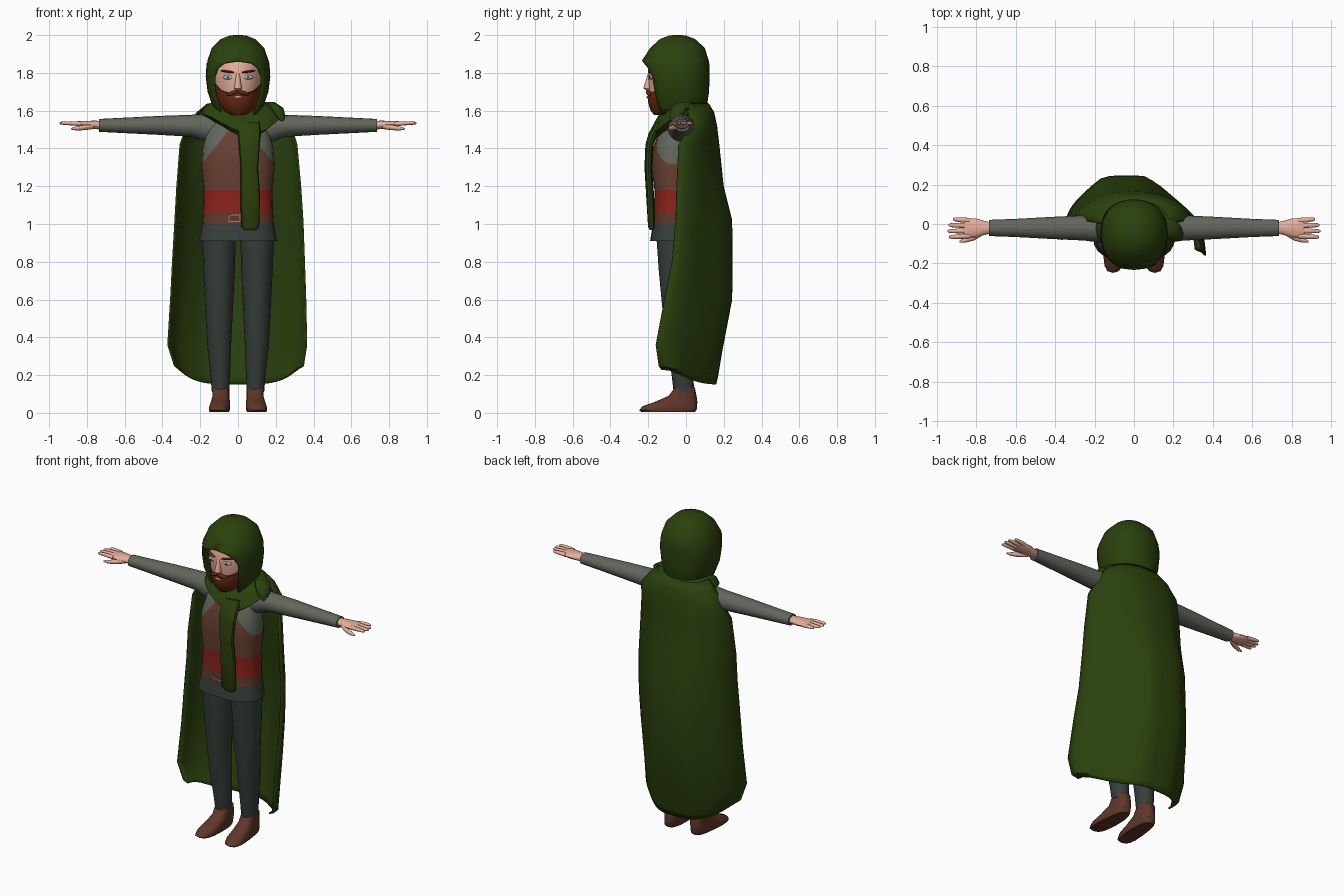
import bpy, bmesh, math
from mathutils import Vector, Matrix


def material(name, r, g, b):
    m = bpy.data.materials.new(name)
    m.diffuse_color = (r, g, b, 1)
    return m


GREEN = material("cloak green", .024, .052, .004)
GREY = material("sleeve grey", .122, .133, .108)
SLATE = material("trouser slate", .038, .048, .042)
VEST = material("vest brown", .135, .050, .030)
RED = material("sash red", .26, .017, .011)
LEATHER = material("leather brown", .115, .037, .022)
HAIR = material("beard auburn", .135, .022, .006)
SKIN = material("skin", .82, .43, .33)
EYE = material("eye pale blue", .38, .46, .48)
METAL = material("buckle metal", .25, .25, .23)


def power(v, p):
    return math.copysign(abs(v) ** p, v)


def grid_mesh(name, rings, mat, closed=True, caps=True, thick=0):
    """Skin a list of equal-length point rings."""
    bm = bmesh.new()
    vs = [[bm.verts.new(p) for p in ring] for ring in rings]
    n = len(rings[0])
    for a, b in zip(vs, vs[1:]):
        for i in range(n if closed else n - 1):
            j = (i + 1) % n
            bm.faces.new((a[i], a[j], b[j], b[i]))
    if caps:
        bm.faces.new(vs[0])
        bm.faces.new(vs[-1])
    bmesh.ops.remove_doubles(bm, verts=bm.verts, dist=.0008)
    bmesh.ops.recalc_face_normals(bm, faces=bm.faces)
    me = bpy.data.meshes.new(name)
    bm.to_mesh(me)
    bm.free()
    ob = bpy.data.objects.new(name, me)
    bpy.context.collection.objects.link(ob)
    me.materials.append(mat)
    if thick:
        mod = ob.modifiers.new("thickness", 'SOLIDIFY')
        mod.thickness, mod.offset = thick, 0
    return ob


def loft(name, rows, mat, n=16, p=1.0, axis='z', side=1, lift=None):
    """Rows are (position, centre1, centre2, radius1, radius2) along an axis."""
    rings = []
    for k, (s, c1, c2, r1, r2) in enumerate(rows):
        ring = []
        for i in range(n):
            a = 2 * math.pi * i / n
            u = c1 + r1 * power(math.cos(a), p)
            v = c2 + r2 * power(math.sin(a), p)
            up = lift[k](math.cos(a), math.sin(a)) if lift else 0
            ring.append((side * u, v, s + up) if axis == 'z' else (side * s, u, v))
        rings.append(ring)
    return grid_mesh(name, rings, mat)


def blob(name, loc, size, mat, tilt=0, turn=0):
    """Small flattened ball for facial details."""
    bm = bmesh.new()
    m = (Matrix.Translation(loc) @ Matrix.Rotation(turn, 4, 'Z')
         @ Matrix.Rotation(tilt, 4, 'Y') @ Matrix.Diagonal((*size, 1)))
    bmesh.ops.create_uvsphere(bm, u_segments=12, v_segments=8, radius=1, matrix=m)
    me = bpy.data.meshes.new(name)
    bm.to_mesh(me)
    bm.free()
    me.materials.append(mat)
    bpy.context.collection.objects.link(bpy.data.objects.new(name, me))


# Torso: tunic skirt, belt, sash and vest with grey shoulders
torso = loft("torso", [
    (.91, 0, -.065, .207, .125), (1.0, 0, -.06, .19, .115), (1.06, 0, -.059, .186, .111),
    (1.18, 0, -.058, .182, .109), (1.3, 0, -.06, .194, .124), (1.4, 0, -.055, .188, .12),
    (1.5, 0, -.04, .165, .1), (1.58, 0, -.03, .11, .07), (1.62, 0, -.03, .08, .06)],
    SLATE, n=24, p=.8)
for m in (LEATHER, RED, VEST, GREY):
    torso.data.materials.append(m)
seam, normal = Vector((.185, 0, 1.325)), Vector((.145, 0, .115))
bm = bmesh.new()
bm.from_mesh(torso.data)
for s in (1, -1):
    bmesh.ops.bisect_plane(bm, geom=bm.verts[:] + bm.edges[:] + bm.faces[:],
                           plane_co=(s * seam.x, 0, seam.z), plane_no=(s * normal.x, 0, normal.z))
for f in bm.faces:
    c = f.calc_center_median()
    shoulder = (Vector((abs(c.x), 0, c.z)) - seam).dot(normal) > 0
    f.material_index = (0 if c.z < 1 else 1 if c.z < 1.06 else 2 if c.z < 1.18
                        else 4 if shoulder else 3)
bm.to_mesh(torso.data)
bm.free()

# Belt buckle: metal frame around a leather centre
for nm, hx, hz, y, mat in (("buckle_frame", .031, .02, -.177, METAL),
                           ("buckle_centre", .026, .015, -.179, LEATHER)):
    grid_mesh(nm, [[(-.018 + sx * hx, yy, 1.03 + sz * hz)
                    for sx, sz in ((-1, -1), (1, -1), (1, 1), (-1, 1))]
                   for yy in (y, y + .008)], mat)

# Limbs
for s, tag in ((1, "left"), (-1, "right")):
    loft(tag + "_leg", [
        (.115, .092, -.012, .047, .054), (.2, .094, -.018, .052, .058),
        (.37, .1, -.032, .064, .07), (.55, .1, -.045, .073, .08),
        (.75, .1, -.052, .083, .092), (.95, .102, -.058, .09, .1)], SLATE, side=s)
    shoe = loft(tag + "_shoe", [
        (.005, .093, -.095, .046, .142), (.014, .093, -.096, .05, .152),
        (.035, .092, -.086, .05, .145), (.06, .091, -.05, .048, .11),
        (.09, .09, -.018, .045, .074), (.135, .092, -.006, .046, .053)],
        LEATHER, side=s, p=.75)
    for v in shoe.data.vertices:  # toes point outwards and widen
        d = max(0, -v.co.y - .04)
        v.co.x = s * (.09 + (abs(v.co.x) - .09) * (1 + d) + .06 * d)
    loft(tag + "_sleeve", [
        (.1, -.03, 1.5, .07, .08), (.17, -.025, 1.508, .07, .075),
        (.25, -.02, 1.52, .064, .058), (.42, -.02, 1.522, .056, .05),
        (.6, -.02, 1.522, .046, .041), (.735, -.02, 1.522, .041, .034)],
        GREY, axis='x', side=s)
    loft(tag + "_palm", [
        (.725, -.02, 1.523, .028, .023), (.76, -.02, 1.525, .036, .022),
        (.80, -.02, 1.526, .048, .02), (.845, -.02, 1.53, .05, .015),
        (.862, -.02, 1.531, .045, .010)], SKIN, n=16, axis='x', side=s)
    for k, tip in enumerate((.918, .94, .945, .938)):
        y = .018 - .026 * k
        loft(f"{tag}_finger_{k + 1}", [
            (.835, y, 1.53, .013, .012), (.88, y + .003 - .002 * k, 1.533, .0125, .011),
            (tip - .01, y + .006 - .004 * k, 1.534, .010, .008),
            (tip, y + .006 - .004 * k, 1.533, .005, .004)], SKIN, n=12, axis='x', side=s)
    loft(tag + "_thumb", [
        (.765, -.04, 1.518, .016, .015), (.81, -.067, 1.511, .016, .014),
        (.855, -.083, 1.506, .012, .011), (.885, -.088, 1.504, .005, .004)],
        SKIN, n=12, axis='x', side=s)
    # Eyes and brows
    blob(tag + "_eye", (s * .054, -.186, 1.777), (.029, .007, .012), EYE, turn=s * .25)
    blob(tag + "_iris", (s * .052, -.191, 1.777), (.007, .004, .007), SLATE)
    blob(tag + "_brow", (s * .056, -.188, 1.807), (.038, .009, .006), HAIR,
         tilt=-s * .12, turn=s * .28)
    blob(tag + "_moustache", (s * .026, -.198, 1.694), (.036, .013, .011), HAIR,
         tilt=s * .3, turn=s * .2)

# Head, nose, beard and mouth
loft("head", [
    (1.5, 0, -.03, .06, .06), (1.6, 0, -.045, .07, .09), (1.64, 0, -.055, .1, .125),
    (1.70, 0, -.058, .118, .137), (1.775, 0, -.06, .125, .14), (1.84, 0, -.06, .12, .14),
    (1.9, 0, -.06, .09, .1)], SKIN, n=24)
loft("nose", [(1.705, 0, -.19, .012, .018), (1.718, 0, -.195, .021, .03),
              (1.735, 0, -.195, .018, .027), (1.76, 0, -.193, .014, .02),
              (1.79, 0, -.19, .011, .014), (1.81, 0, -.19, .009, .006)], SKIN, n=16)
loft("beard", [
    (1.578, 0, -.12, .04, .05), (1.60, 0, -.095, .078, .092), (1.64, 0, -.065, .106, .135),
    (1.675, 0, -.062, .117, .142), (1.69, 0, -.06, .122, .139)], HAIR, n=24,
    lift=[lambda c, s: 0] * 4 + [lambda c, s: .06 * c ** 4])
blob("mouth", (0, -.204, 1.672), (.024, .005, .006), SKIN)

# Hood: shell whose front gap widens below the brow (z, cy, rx, front ry, back ry, gap)
rings = []
for z, cy, rx, rf, rb, gap in (
        (1.575, -.03, .105, .125, .12, .85), (1.62, -.04, .128, .15, .145, .85),
        (1.70, -.045, .156, .172, .162, .85), (1.78, -.045, .166, .182, .165, .8),
        (1.825, -.045, .164, .188, .165, .65), (1.85, -.045, .161, .188, .163, .42),
        (1.862, -.045, .158, .184, .161, 0), (1.93, -.045, .134, .14, .14, 0),
        (1.975, -.045, .088, .09, .09, 0), (1.994, -.045, .04, .04, .04, 0),
        (1.995, -.045, 0, 0, 0, 0)):
    ring = []
    for i in range(25):
        a = gap + (2 * math.pi - 2 * gap) * i / 24
        c = power(math.cos(a), .9)
        ring.append((rx * power(math.sin(a), .9), cy - (rf if c > 0 else rb) * c, z))
    rings.append(ring)
grid_mesh("hood", rings, GREEN, closed=False, caps=False, thick=.01)

# Cowl draped round the neck, dipping at the front
dip = lambda d: (lambda c, s: -d * max(0, .25 * c - .97 * s) ** 2.5)
loft("cowl", [
    (1.55, .015, -.02, .17, .14), (1.58, .018, -.02, .212, .163), (1.615, .018, -.015, .2, .15),
    (1.64, .015, -.01, .165, .125), (1.645, .01, -.015, .13, .11), (1.60, 0, -.03, .1, .1)],
    GREEN, n=24, lift=[dip(.09), dip(.10), dip(.09), dip(.07), dip(.055), dip(.03)])
loft("cowl_knot", [(1.535, .238, -.06, .010, .018), (1.575, .215, -.05, .035, .04),
                   (1.615, .195, -.03, .045, .05), (1.645, .165, -.01, .03, .04)], GREEN, n=10)

# Scarf end hanging down the chest
loft("scarf_end", [
    (.968, .065, -.178, .032, .014), (.985, .064, -.182, .048, .019),
    (1.15, .065, -.19, .052, .021), (1.3, .06, -.2, .046, .02),
    (1.42, .06, -.193, .056, .022), (1.48, .06, -.172, .062, .026),
    (1.54, .06, -.135, .055, .03)], GREEN, n=12, p=.8)

# Cape: open shell (z, left x, right x, left y, right y, back y, rise at edges, roundness)
FOLDS = ((1, 0), (.985, .12), (.93, .24), (.85, .34), (.74, .46), (.62, .58), (.5, .70),
         (.38, .82), (.26, .92), (.14, .99), (-.02, 1), (-.2, 1), (-.36, .99), (-.48, .95),
         (-.6, .84), (-.72, .71), (-.82, .59), (-.9, .46), (-.955, .32), (-.985, .16), (-1, 0))
rings = []
for z, xl, xr, yl, yr, yb, rise, rnd in (
        (.152, .31, .31, -.06, -.13, .155, .08, .3), (.19, .335, .345, -.07, -.145, .165, .06, .2),
        (.34, .37, .362, -.08, -.16, .19, .02, .1), (.6, .355, .357, -.06, -.115, .24, 0, 0),
        (.8, .345, .35, -.05, -.075, .242, 0, 0), (1.02, .332, .342, -.04, -.055, .24, 0, .05),
        (1.2, .322, .33, -.04, -.05, .195, 0, .25), (1.42, .305, .31, -.02, -.04, .172, 0, .5),
        (1.52, .27, .28, .02, .02, .16, 0, .8), (1.59, .215, .23, .01, .01, .145, 0, 1),
        (1.635, .16, .175, 0, 0, .118, 0, 1)):
    ring = []
    for i, (u, v) in enumerate(FOLDS):
        t = math.pi * i / 20
        c = u + (power(math.cos(t), .9) - u) * rnd
        s = v + (abs(math.sin(t)) ** .9 - v) * rnd
        yf = yl + (yr - yl) * (c + 1) / 2
        ring.append((c * (xr if c > 0 else xl), yf + (yb - yf) * s, z + rise * c ** 4))
    rings.append(ring)
grid_mesh("cape", rings, GREEN, closed=False, caps=False, thick=.009)

# Smooth shading with crisp edges
for ob in bpy.context.collection.objects:
    ob.select_set(True)
    bpy.context.view_layer.objects.active = ob
bpy.ops.object.shade_smooth_by_angle(angle=math.radians(40))
